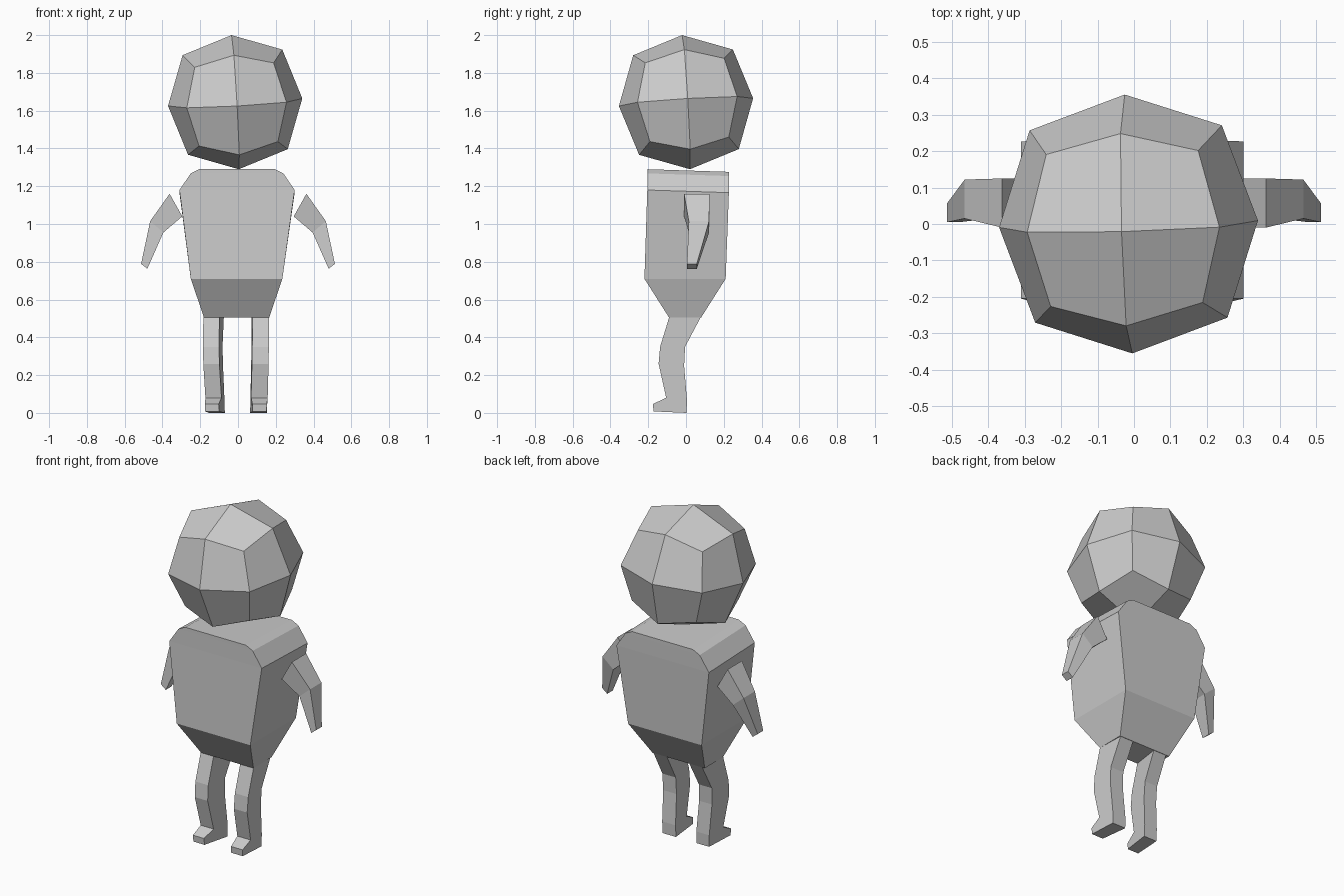
import bpy, bmesh
from math import radians
from mathutils import Vector, Euler

if "Cube" in bpy.data.objects:
    bpy.data.objects.remove(bpy.data.objects["Cube"])


def make(name, bm):
    bmesh.ops.recalc_face_normals(bm, faces=bm.faces[:])
    me = bpy.data.meshes.new(name)
    bm.to_mesh(me)
    bm.free()
    ob = bpy.data.objects.new(name, me)
    bpy.context.collection.objects.link(ob)
    return ob


def loft(name, rings):
    """Bridge equal-sized rings of points and cap both ends."""
    bm = bmesh.new()
    loops = [[bm.verts.new(p) for p in ring] for ring in rings]
    n = len(loops[0])
    for a, b in zip(loops, loops[1:]):
        for i in range(n):
            j = (i + 1) % n
            bm.faces.new((a[i], a[j], b[j], b[i]))
    bm.faces.new(loops[0])
    bm.faces.new(loops[-1])
    return make(name, bm)


# Head: cube subdivided once and rounded, slightly tilted
bm = bmesh.new()
bmesh.ops.create_cube(bm, size=2)
bmesh.ops.subdivide_edges(bm, edges=bm.edges[:], cuts=1, use_grid_fill=True)
radius = {1: 0.356, 2: 0.374, 3: 0.362}
for v in bm.verts:
    kind = sum(abs(c) > 0.5 for c in v.co)
    v.co = v.co.normalized() * radius[kind]
head = make("head", bm)
head.location = (-0.015, 0, 1.645)
head.rotation_euler = Euler((radians(3.3), radians(-3.2), radians(1.5)))

# Body: rings of (z, left, right, front, back); the top leans slightly back
body = [(0.505, -0.18, 0.165, -0.09, 0.08),
        (0.71, -0.25, 0.235, -0.22, 0.21),
        (1.18, -0.31, 0.30, -0.205, 0.227),
        (1.268, -0.25, 0.24, -0.204, 0.228),
        (1.29, -0.205, 0.195, -0.204, 0.228)]
rings = []
for z, l, r, f, b in body:
    zb = z - (0.014 if z > 1 else 0)
    rings.append([(l, f, z), (r, f, z), (r, b, zb), (l, b, zb)])
loft("body", rings)

# Arms: shoulder, elbow and hand sections (inner xz, outer xz, front y, back y)
arm = [((0.295, 1.04), (0.362, 1.16), -0.01, 0.125),
       ((0.395, 0.955), (0.465, 1.015), 0.015, 0.122),
       ((0.48, 0.763), (0.513, 0.789), 0.005, 0.057)]
for name, s in (("right_arm", 1), ("left_arm", -1)):
    loft(name, [[(s * i[0], f, i[1]), (s * o[0], f, o[1]),
                 (s * o[0], b, o[1]), (s * i[0], b, i[1])]
                for i, o, f, b in arm])

# Legs: side profile (y, z) with bent knee and foot, given width along x
profile = [(-0.088, 0.51), (-0.137, 0.35), (-0.145, 0.26), (-0.105, 0.08),
           (-0.175, 0.047), (-0.172, 0.008), (0.003, 0.0), (0.005, 0.07),
           (-0.01, 0.25), (-0.005, 0.35), (0.08, 0.51)]


def leg(name, x_bottom, x_top, width, skew):
    def side(offset, sign):
        pts = []
        for y, z in profile:
            x = x_bottom + (x_top - x_bottom) * z / 0.51 + skew * (y + 0.12)
            toe = 0.006 * sign if y < -0.16 else 0
            pts.append(Vector((x + offset + toe, y, z)))
        return pts
    loft(name, [side(0, 1), side(width, -1)])


leg("right_leg", 0.068, 0.078, 0.088, -0.03)
leg("left_leg", -0.172, -0.188, 0.085, 0.14)
